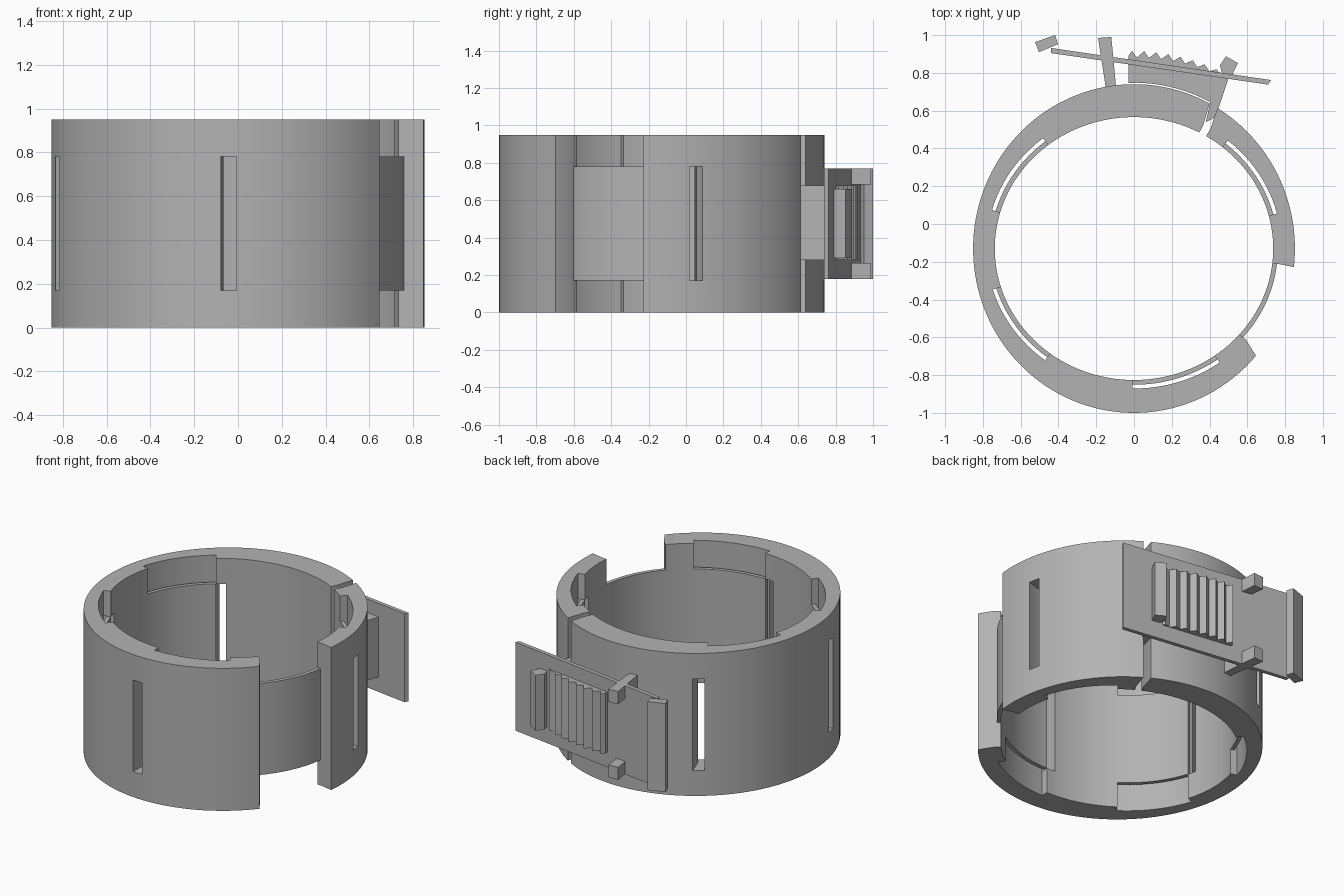
import bpy, bmesh, math

if "Cube" in bpy.data.objects:
    bpy.data.objects.remove(bpy.data.objects["Cube"], do_unlink=True)

# One plain grey plastic
GREY = (0.45, 0.45, 0.45, 1)
grey = bpy.data.materials.new("grey_plastic")
grey.use_nodes = True
grey.diffuse_color = GREY
grey.node_tree.nodes["Principled BSDF"].inputs["Base Color"].default_value = GREY

CY = -0.13                      # ring centre in y
INNER, OUTER = (0.737, 0.696), (0.852, 0.87)
HEIGHT, BAND_LOW, BAND_HIGH = 0.95, 0.17, 0.78


def finish(name, bm, smooth=False):
    bmesh.ops.recalc_face_normals(bm, faces=bm.faces)
    mesh = bpy.data.meshes.new(name)
    bm.to_mesh(mesh)
    bm.free()
    mesh.materials.append(grey)
    obj = bpy.data.objects.new(name, mesh)
    bpy.context.collection.objects.link(obj)
    if smooth:
        bpy.ops.object.select_all(action="DESELECT")
        obj.select_set(True)
        bpy.context.view_layer.objects.active = obj
        bpy.ops.object.shade_smooth_by_angle(angle=math.radians(20))
    return obj


def prism(name, outline, z0, z1):
    """Extrude a plan outline from z0 to z1."""
    bm = bmesh.new()
    face = bm.faces.new([bm.verts.new((x, y, z0)) for x, y in outline])
    up = bmesh.ops.extrude_face_region(bm, geom=[face])["geom"]
    bmesh.ops.translate(bm, vec=(0, 0, z1 - z0),
                        verts=[v for v in up if isinstance(v, bmesh.types.BMVert)])
    return finish(name, bm)


def on_ellipse(radii, deg, grow=0.0):
    a = math.radians(deg)
    return (radii[0] + grow) * math.cos(a), CY + (radii[1] + grow) * math.sin(a)


# Ring layout: two openings, four spring-tab pockets, each with a slot before it
POCKETS = [14.5, 128, 197, 269.5]
POCKET_SPAN, SLOT_SPAN = 36, 4.7
SPLIT = (58.8, 62)
WINDOW = (319.3, 353.5)


def between(a, span):
    return span[0] < a < span[1]


def is_solid(a, layer, level):
    """layer 0 = band, 1 = clearance, 2 = outer wall; level 1 = middle height."""
    if between(a, SPLIT):
        return False
    if between(a, WINDOW):
        return layer == 0 and level == 1
    for p in POCKETS:
        if between(a, (p - SLOT_SPAN, p)) and level == 1:
            return False
        if between(a, (p, p + POCKET_SPAN)):
            return layer == 2 or (layer == 0 and level == 1)
    return True


def build_ring():
    stops = list(SPLIT + WINDOW)
    for p in POCKETS:
        stops += [p - SLOT_SPAN, p, p + POCKET_SPAN]
    stops.sort()
    angles = []
    for a, b in zip(stops, stops[1:] + [stops[0] + 360]):
        n = math.ceil((b - a) / 3)
        angles += [a + (b - a) * k / n for k in range(n)]
    count = len(angles)
    shells = [(INNER, 0), (INNER, 0.025), (INNER, 0.045), (OUTER, 0)]
    levels = [0, BAND_LOW, BAND_HIGH, HEIGHT]

    bm = bmesh.new()
    verts = {}

    def vert(i, j, k):
        key = (i % count, j, k)
        if key not in verts:
            radii, grow = shells[j]
            verts[key] = bm.verts.new((*on_ellipse(radii, angles[key[0]], grow), levels[k]))
        return verts[key]

    def solid(i, j, k):
        if not (0 <= j < 3 and 0 <= k < 3):
            return False
        a = angles[i % count]
        b = angles[(i + 1) % count]
        mid = (a + (b if b > a else b + 360)) / 2
        return is_solid(mid % 360, j, k)

    # Skin only the cell sides that border empty space
    corners = [(0, 0), (1, 0), (1, 1), (0, 1)]
    for i in range(count):
        for j in range(3):
            for k in range(3):
                if not solid(i, j, k):
                    continue
                for s in (0, 1):
                    d = 2 * s - 1
                    if not solid(i + d, j, k):
                        bm.faces.new([vert(i + s, j + u, k + v) for u, v in corners])
                    if not solid(i, j + d, k):
                        bm.faces.new([vert(i + u, j + s, k + v) for u, v in corners])
                    if not solid(i, j, k + d):
                        bm.faces.new([vert(i + u, j + v, k + s) for u, v in corners])
    finish("clamp_ring", bm, smooth=True)


build_ring()

# Ratchet wedge: hugs the ring, with a row of teeth on its back
wedge = [on_ellipse(OUTER, a, 0.008) for a in range(92, 61, -3)]
wedge += [(0.38, 0.54), (0.42, 0.56), (0.45, 0.62), (0.50, 0.77), (0.46, 0.79)]
for i in reversed(range(8)):
    x, y = -0.01 + 0.064 * i, 0.917 - 0.002 * i * i
    wedge += [(x + 0.025, y - 0.036), (x, y)]
wedge += [(-0.03, 0.89)]
prism("ratchet_wedge", wedge, 0.28, 0.68)

# Latch plate with its end bar and stop bar
prism("latch_plate", [(-0.44, 0.905), (0.71, 0.738), (0.725, 0.762), (-0.44, 0.932)], 0.18, 0.77)
prism("end_bar", [(-0.524, 0.963), (-0.503, 0.91), (-0.402, 0.952), (-0.418, 1.0)], 0.18, 0.77)
prism("stop_bar", [(0.455, 0.84), (0.487, 0.888), (0.55, 0.852), (0.513, 0.775), (0.47, 0.78)], 0.29, 0.66)

# Guide posts from the ring past the plate edges
for name, low, high in (("lower_post", 0.18, 0.265), ("upper_post", 0.685, 0.77)):
    prism(name, [(-0.19, 0.985), (-0.15, 0.725), (-0.095, 0.725), (-0.12, 0.99)], low, high)
